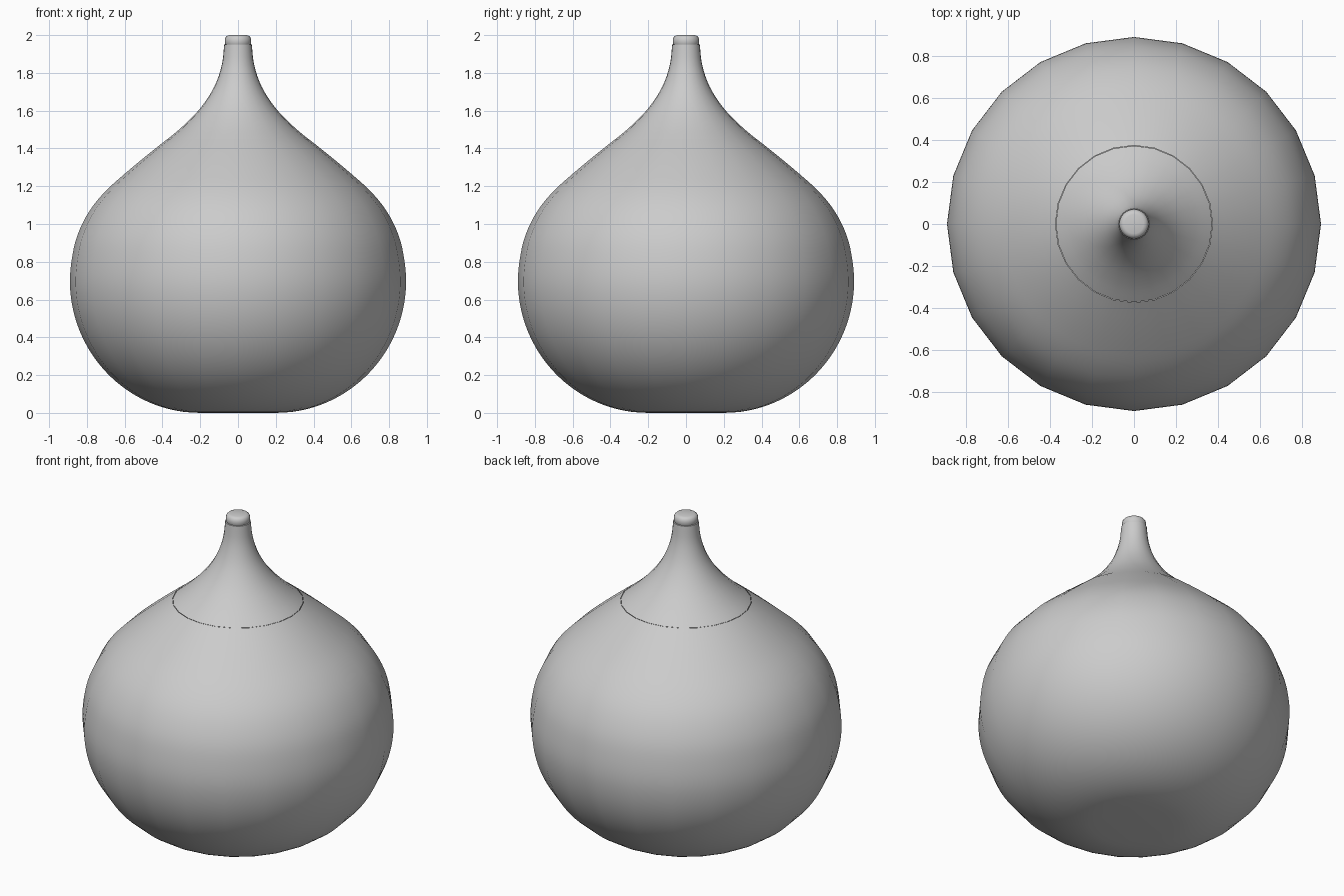
import bpy, bmesh, math
from mathutils import Vector

if "Cube" in bpy.data.objects:
    bpy.data.objects.remove(bpy.data.objects["Cube"])

SIDES = 24


def smooth_profile(pts, steps=3):
    """Catmull-Rom through (radius, z) points."""
    p = [Vector(q) for q in pts]
    p = [2 * p[0] - p[1]] + p + [2 * p[-1] - p[-2]]
    out = []
    for i in range(1, len(p) - 2):
        a, b, c, d = p[i - 1:i + 3]
        for s in range(steps):
            t = s / steps
            out.append(0.5 * (2 * b + (c - a) * t + (2 * a - 5 * b + 4 * c - d) * t * t
                              + (3 * b - a - 3 * c + d) * t ** 3))
    out.append(p[-2])
    return out


def lathe(name, profile, cap_bottom=False, cap_top=False):
    bm = bmesh.new()
    rings = []
    for r, z in profile:
        rings.append([bm.verts.new((r * math.cos(k * math.tau / SIDES),
                                    r * math.sin(k * math.tau / SIDES), z))
                      for k in range(SIDES)])
    for lo, hi in zip(rings, rings[1:]):
        for k in range(SIDES):
            j = (k + 1) % SIDES
            bm.faces.new((lo[k], lo[j], hi[j], hi[k]))
    if cap_bottom:
        bm.faces.new(rings[0][::-1])
    if cap_top:
        bm.faces.new(rings[-1])
    me = bpy.data.meshes.new(name)
    bm.to_mesh(me)
    bm.free()
    ob = bpy.data.objects.new(name, me)
    bpy.context.collection.objects.link(ob)
    bpy.context.view_layer.objects.active = ob
    ob.select_set(True)
    bpy.ops.object.shade_smooth_by_angle(angle=math.radians(40))
    ob.select_set(False)
    return ob


# Bulbous body: elliptical lower half on a flat base, shoulder drawn in on top
lower = [(0.2 + 0.69 * math.sin(a), 0.7 - 0.7 * math.cos(a))
         for a in (math.radians(7.5 * i) for i in range(13))]
upper = [(0.882, 0.80), (0.86, 0.91), (0.82, 1.01), (0.765, 1.10), (0.69, 1.185),
         (0.595, 1.27), (0.487, 1.36), (0.374, 1.45)]
lathe("body", smooth_profile(lower + upper), cap_bottom=True)

# Flared neck tapering up from the shoulder
lathe("neck", smooth_profile([
    (0.372, 1.45), (0.295, 1.515), (0.215, 1.595), (0.155, 1.675), (0.113, 1.755),
    (0.084, 1.85), (0.073, 1.95)]) + [Vector((0.066, 1.952))])

# Rounded stopper on top
lathe("stopper", [
    (0.066, 1.948), (0.070, 1.955), (0.070, 1.975), (0.066, 1.988),
    (0.058, 1.996), (0.046, 2.0)], cap_bottom=True, cap_top=True)
